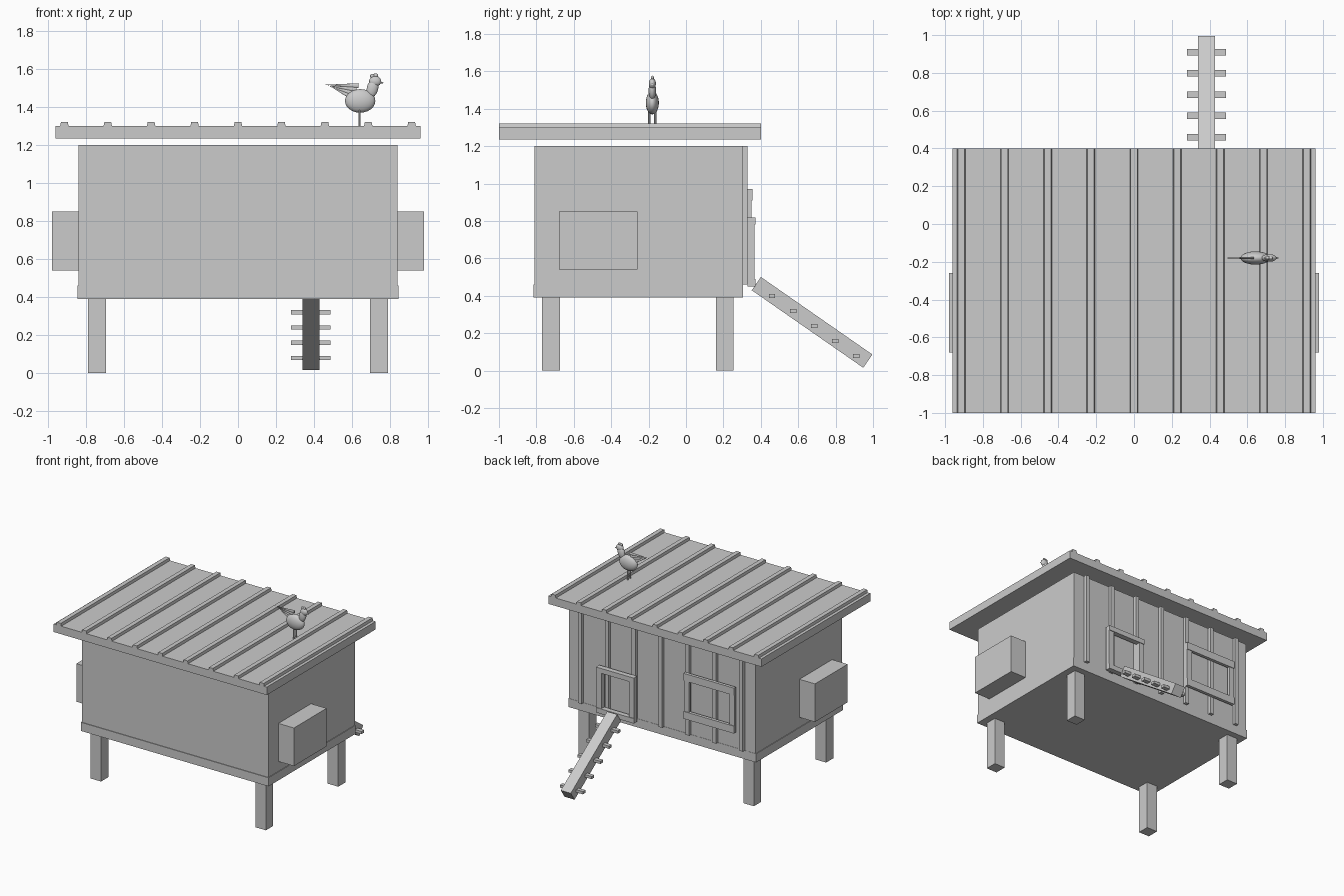
import bpy, math
from mathutils import Vector

cube = bpy.data.objects.get("Cube")
if cube:
    bpy.data.objects.remove(cube, do_unlink=True)

grey = bpy.data.materials.new("plain_grey")
grey.use_nodes = True
colour = (0.6, 0.6, 0.6, 1)
grey.diffuse_color = colour
grey.node_tree.nodes["Principled BSDF"].inputs["Base Color"].default_value = colour


def finish(name, smooth=False):
    ob = bpy.context.object
    ob.name = name
    ob.data.materials.append(grey)
    if smooth:
        bpy.ops.object.shade_smooth_by_angle()
    return ob


def box(name, x, y, z, tilt=0):
    """Box from its x, y and z ranges, tilted about x."""
    ranges = (x, y, z)
    bpy.ops.mesh.primitive_cube_add(size=1, location=[sum(r) / 2 for r in ranges])
    ob = finish(name)
    for v in ob.data.vertices:
        v.co = [c * (r[1] - r[0]) for c, r in zip(v.co, ranges)]
    ob.rotation_euler.x = tilt
    return ob


def ball(name, centre, radii, lean=0):
    bpy.ops.mesh.primitive_uv_sphere_add(segments=20, ring_count=12, radius=1, location=centre)
    ob = finish(name, True)
    ob.scale = radii
    ob.rotation_euler.y = lean


def cone(name, base, tip, radius, flat=1, end=0):
    """Cone or cylinder from base to tip in the bird's plane, thinned along y."""
    a, b = Vector(base), Vector(tip)
    d = b - a
    bpy.ops.mesh.primitive_cone_add(vertices=12, radius1=radius, radius2=end,
                                    depth=d.length, location=(a + b) / 2)
    ob = finish(name, True)
    ob.scale.y = flat
    ob.rotation_euler.y = math.atan2(d.x, d.z)


def frame(name, x, z, depth, bar, post):
    """Two crossbars with two slightly thinner posts between them."""
    for part, low in (("bottom", z[0]), ("top", z[1] - bar)):
        box(f"{name}_{part}_bar", x, (0.33, depth), (low, low + bar))
    for part, low in (("right", x[0]), ("left", x[1] - post)):
        box(f"{name}_{part}_post", (low, low + post), (0.33, depth - 0.005),
            (z[0] + bar, z[1] - bar))


# House body on its floor slab
box("floor", (-0.845, 0.845), (-0.815, 0.305), (0.39, 0.46))
box("walls", (-0.84, 0.84), (-0.81, 0.303), (0.46, 1.2))

# Legs and nest boxes, one pair per side
for side, s in (("left", 1), ("right", -1)):
    for end, y in (("front", -0.722), ("back", 0.208)):
        box(f"{side}_{end}_leg", sorted((s * 0.695, s * 0.79)),
            (y - 0.047, y + 0.047), (0, 0.39))
    box(f"{side}_nest_box", sorted((s * 0.84, s * 0.98)), (-0.68, -0.26), (0.54, 0.85))

# Battens, window and door on the back wall
for i in range(-3, 4):
    box("wall_batten", (i * 0.242 - 0.016, i * 0.242 + 0.016), (0.3, 0.33), (0.46, 1.2))
frame("window", (-0.68, -0.225), (0.6, 0.97), 0.355, 0.06, 0.045)
frame("door", (0.21, 0.55), (0.45, 0.82), 0.372, 0.04, 0.045)

# Flat roof with tapered ribs
box("roof", (-0.96, 0.96), (-1, 0.4), (1.235, 1.3))
for i in range(-4, 5):
    rib = box("roof_rib", (i * 0.2285 - 0.022, i * 0.2285 + 0.022), (-1, 0.4), (1.3, 1.322))
    for v in rib.data.vertices:
        if v.co.z > 0:
            v.co.x *= 0.8

# Sloping ramp with rungs
slope = math.atan2(-0.415, 0.597)
box("ramp", (0.34, 0.43), (0.674 - 0.363, 0.674 + 0.363), (0.215, 0.301), slope)
for i in range(5):
    y, z = 0.46 + i * 0.1125, 0.4 - i * 0.0805
    box("ramp_rung", (0.28, 0.487), (y - 0.017, y + 0.017), (z - 0.011, z + 0.011))

# Hen on the roof
Y = -0.18
ball("hen_body", (0.643, Y, 1.432), (0.08, 0.035, 0.062))
ball("hen_neck", (0.708, Y, 1.498), (0.03, 0.02, 0.05), 0.25)
ball("hen_head", (0.722, Y, 1.535), (0.032, 0.019, 0.028))
for x, z in ((0.708, 1.563), (0.724, 1.565)):
    ball("hen_comb", (x, Y, z), (0.013, 0.008, 0.012))
cone("hen_beak", (0.742, Y, 1.53), (0.768, Y, 1.526), 0.01)
for s in (-1, 1):
    cone("hen_leg", (0.64, Y + s * 0.016, 1.3), (0.64, Y + s * 0.016, 1.4), 0.006, 1, 0.006)
for i in range(4):
    cone("hen_tail_feather", (0.635 - i * 0.012, Y, 1.512 - i * 0.02),
         (0.46 + i * 0.012, Y, 1.517 - i * 0.005), 0.013, 0.5)
